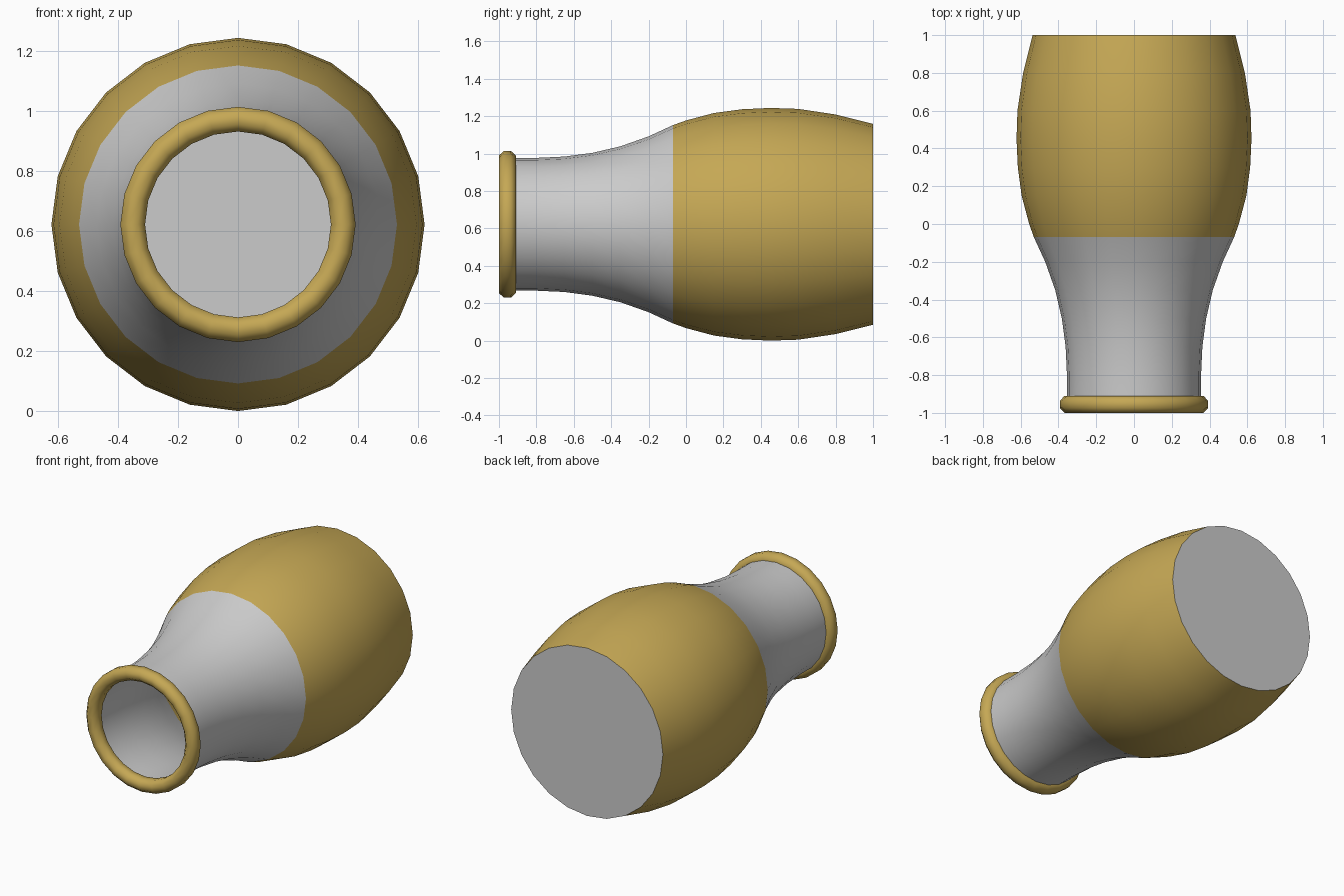
import bpy, bmesh, math

if "Cube" in bpy.data.objects:
    bpy.data.objects.remove(bpy.data.objects["Cube"])

SIDES = 24
CZ = 0.622  # height of the vase axis

gold = bpy.data.materials.new("gold")
gold.diffuse_color = (0.56, 0.39, 0.09, 1)
gold.use_nodes = True
gold.node_tree.nodes["Principled BSDF"].inputs["Base Color"].default_value = gold.diffuse_color


def lathe(name, profile, mat=None, closed=False, cap=False):
    """Turn a (y, radius) profile around the lying axis."""
    bm = bmesh.new()
    rings = []
    for y, r in profile:
        ring = []
        for i in range(SIDES):
            a = 2 * math.pi * i / SIDES
            ring.append(bm.verts.new((r * math.sin(a), y, CZ + r * math.cos(a))))
        rings.append(ring)
    pairs = list(zip(rings, rings[1:]))
    if closed:
        pairs.append((rings[-1], rings[0]))
    for a, b in pairs:
        for i in range(SIDES):
            j = (i + 1) % SIDES
            bm.faces.new((a[i], a[j], b[j], b[i]))
    if cap:
        bm.faces.new(rings[-1])
    bmesh.ops.recalc_face_normals(bm, faces=bm.faces)
    # open shells: make sure the side walls face away from the axis
    if not closed and not cap:
        bm.faces.ensure_lookup_table()
        f = bm.faces[0]
        c = f.calc_center_median()
        if f.normal.x * c.x + f.normal.z * (c.z - CZ) < 0:
            bmesh.ops.reverse_faces(bm, faces=bm.faces)
    me = bpy.data.meshes.new(name)
    bm.to_mesh(me)
    bm.free()
    ob = bpy.data.objects.new(name, me)
    bpy.context.collection.objects.link(ob)
    if mat:
        me.materials.append(mat)
    bpy.ops.object.select_all(action='DESELECT')
    ob.select_set(True)
    bpy.context.view_layer.objects.active = ob
    bpy.ops.object.shade_smooth_by_angle(angle=math.radians(50))
    return ob


# Flared neck
lathe("neck", [(-0.95, 0.355), (-0.8, 0.355), (-0.65, 0.362), (-0.5, 0.382),
               (-0.35, 0.417), (-0.2, 0.47), (-0.07, 0.53)])

# Bulging body
lathe("body", [(-0.07, 0.53), (0.0, 0.555), (0.15, 0.595), (0.3, 0.615),
               (0.45, 0.622), (0.6, 0.617), (0.8, 0.587), (1.0, 0.537)], gold)

# Flat base disc
lathe("base", [(1.0, 0.537)], cap=True)

# Rolled rim around the mouth
lathe("rim", [(-0.955 + 0.049 * math.cos(math.pi * (k + 0.5) / 4),
               0.351 + 0.0445 * math.sin(math.pi * (k + 0.5) / 4))
              for k in range(8)], gold, closed=True)
